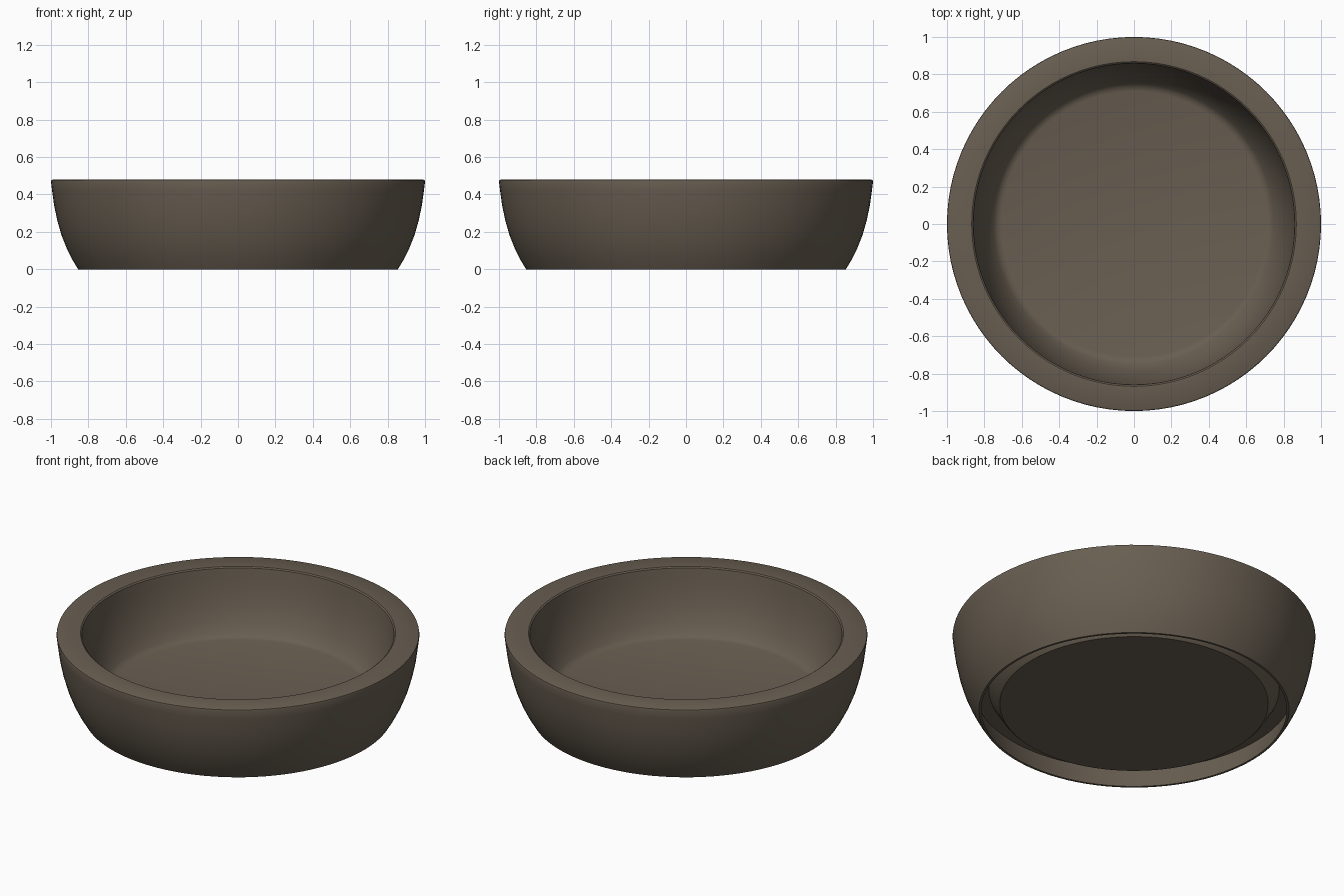
import bpy, bmesh, math

if "Cube" in bpy.data.objects:
    bpy.data.objects.remove(bpy.data.objects["Cube"])

SEGMENTS = 96

clay = bpy.data.materials.new("dark taupe clay")
clay.diffuse_color = (0.14, 0.113, 0.083, 1)
clay.use_nodes = True
clay.node_tree.nodes["Principled BSDF"].inputs["Base Color"].default_value = clay.diffuse_color


def lathe(name, profile):
    """Spin a (radius, height) profile around z into a closed surface."""
    bm = bmesh.new()
    verts = [bm.verts.new((r, 0, z)) for r, z in profile]
    edges = [bm.edges.new(pair) for pair in zip(verts, verts[1:])]
    bmesh.ops.spin(bm, geom=verts + edges, cent=(0, 0, 0), axis=(0, 0, 1),
                   angle=math.tau, steps=SEGMENTS, use_duplicate=False)
    bmesh.ops.remove_doubles(bm, verts=bm.verts, dist=0.0005)
    bmesh.ops.recalc_face_normals(bm, faces=bm.faces)
    mesh = bpy.data.meshes.new(name)
    bm.to_mesh(mesh)
    bm.free()
    mesh.materials.append(clay)
    obj = bpy.data.objects.new(name, mesh)
    bpy.context.collection.objects.link(obj)
    bpy.ops.object.select_all(action='DESELECT')
    obj.select_set(True)
    bpy.context.view_layer.objects.active = obj
    bpy.ops.object.shade_smooth_by_angle(angle=math.radians(35))
    return obj


# Raised underside of the floor, then the groove inside the foot
underside = [(0, 0.04), (0.74, 0.04), (0.755, 0.055), (0.80, 0.13), (0.88, 0.13)]
# Outer wall curving up from the foot
outer_wall = [(0.842, 0.0), (0.855, 0.0), (0.885, 0.05), (0.915, 0.11),
              (0.943, 0.18), (0.966, 0.26), (0.983, 0.34), (0.994, 0.42),
              (1.0, 0.468)]
# Flat rim with softened edges
rim = [(0.998, 0.476), (0.99, 0.48), (0.868, 0.48), (0.86, 0.474)]
# Inner wall curving down into the floor
inner_wall = [(0.852, 0.42), (0.838, 0.34), (0.815, 0.26), (0.782, 0.18),
              (0.75, 0.13), (0.732, 0.113), (0.71, 0.107), (0, 0.105)]

lathe("round_bowl", underside + outer_wall + rim + inner_wall)
